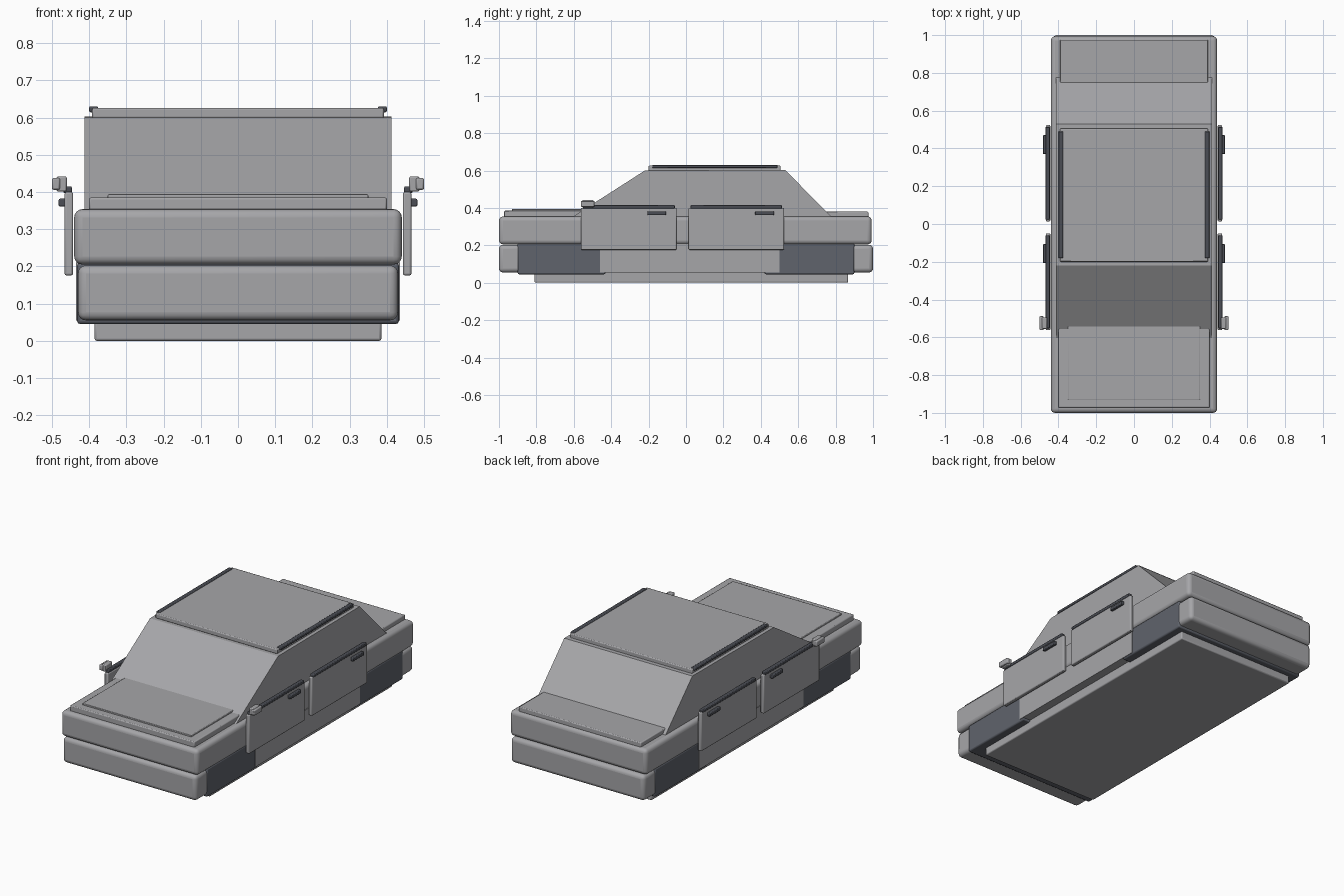
import bpy, bmesh

if "Cube" in bpy.data.objects:
    bpy.data.objects.remove(bpy.data.objects["Cube"])

def material(name, r, g, b):
    m = bpy.data.materials.new(name)
    m.diffuse_color = (r, g, b, 1)
    m.use_nodes = True
    m.node_tree.nodes["Principled BSDF"].inputs["Base Color"].default_value = m.diffuse_color
    return m

GREY = material("body grey", 0.38, 0.38, 0.395)
DARK = material("wheel well dark grey", 0.115, 0.125, 0.15)
TRIM = material("trim charcoal", 0.07, 0.075, 0.09)

def finish(name, bm, mat, bevel=0.0, segments=2):
    bmesh.ops.recalc_face_normals(bm, faces=bm.faces)
    me = bpy.data.meshes.new(name)
    bm.to_mesh(me)
    bm.free()
    me.materials.append(mat)
    ob = bpy.data.objects.new(name, me)
    bpy.context.collection.objects.link(ob)
    if bevel:
        mod = ob.modifiers.new("rounded edges", 'BEVEL')
        mod.width, mod.segments = bevel, segments
        bpy.context.view_layer.objects.active = ob
        ob.select_set(True)
        bpy.ops.object.shade_smooth_by_angle(angle=0.6)
        ob.select_set(False)
    return ob

def box(name, x, y, z, mat=GREY, bevel=0.0, segments=2):
    """Box spanning the given (low, high) pairs."""
    bm = bmesh.new()
    bmesh.ops.create_cube(bm, size=1)
    for v in bm.verts:
        for i, (lo, hi) in enumerate((x, y, z)):
            v.co[i] = hi if v.co[i] > 0 else lo
    return finish(name, bm, mat, bevel, segments)

def pair(name, x, y, z, mat=GREY, bevel=0.0):
    """The same box on the right and left sides."""
    box(name + "_right", x, y, z, mat, bevel)
    box(name + "_left", (-x[1], -x[0]), y, z, mat, bevel)

def sym(w):
    return (-w, w)

# Lower body: floor, sill, wheel wells and bumpers
box("floor_plate", sym(0.385), (-0.81, 0.867), (0, 0.06), GREY, 0.006)
box("sill", sym(0.435), (-0.46, 0.50), (0.055, 0.21), GREY)
box("front_wheel_well", sym(0.432), (-0.90, -0.43), (0.045, 0.21), DARK, 0.008)
box("rear_wheel_well", sym(0.432), (0.42, 0.90), (0.045, 0.21), DARK, 0.008)
box("front_bumper", sym(0.43), (-1.0, -0.882), (0.055, 0.203), GREY, 0.022, 4)
box("rear_bumper", sym(0.43), (0.878, 1.0), (0.055, 0.203), GREY, 0.022, 4)

# Upper body slab with hood and trunk panels
box("upper_body", sym(0.44), (-1.0, 0.993), (0.205, 0.354), GREY, 0.022, 4)
box("hood_panel", sym(0.40), (-0.972, -0.45), (0.35, 0.385), GREY, 0.005)
box("hood_inset", sym(0.35), (-0.93, -0.45), (0.38, 0.394), GREY, 0.003)
box("trunk_panel", sym(0.393), (0.50, 0.975), (0.35, 0.38), GREY, 0.005)

# Cabin: side profile extruded across the width
profile = [(-0.61, 0.35), (-0.22, 0.60), (0.53, 0.603), (0.78, 0.35)]
bm = bmesh.new()
side = bm.faces.new([bm.verts.new((-0.412, y, z)) for y, z in profile])
ext = bmesh.ops.extrude_face_region(bm, geom=[side])
for item in ext["geom"]:
    if isinstance(item, bmesh.types.BMVert):
        item.co.x = 0.412
# Restore the closing face if the extrusion removed it
bmesh.ops.holes_fill(bm, edges=[e for e in bm.edges if e.is_boundary])
finish("cabin", bm, GREY)

# Roof panel and rails
box("roof_panel", sym(0.392), (-0.20, 0.505), (0.598, 0.626), GREY, 0.005)
pair("roof_rail", (0.376, 0.40), (-0.18, 0.49), (0.614, 0.63), TRIM, 0.004)

# Doors with top trim and handles
for name, y0, y1, h0 in (("front_door", -0.562, -0.05, -0.207),
                         ("rear_door", 0.014, 0.524, 0.37)):
    pair(name, (0.443, 0.466), (y0, y1), (0.176, 0.40), GREY, 0.005)
    pair(name + "_trim", (0.446, 0.469), (y0 + 0.01, y1 - 0.01),
         (0.397, 0.415), TRIM, 0.004)
    pair(name + "_handle", (0.462, 0.482), (h0, h0 + 0.10),
         (0.361, 0.382), TRIM, 0.004)

# Side mirrors
pair("mirror_arm", (0.46, 0.488), (-0.555, -0.495), (0.401, 0.442), GREY, 0.005)
pair("mirror_head", (0.478, 0.50), (-0.562, -0.488), (0.406, 0.438), GREY, 0.005)
